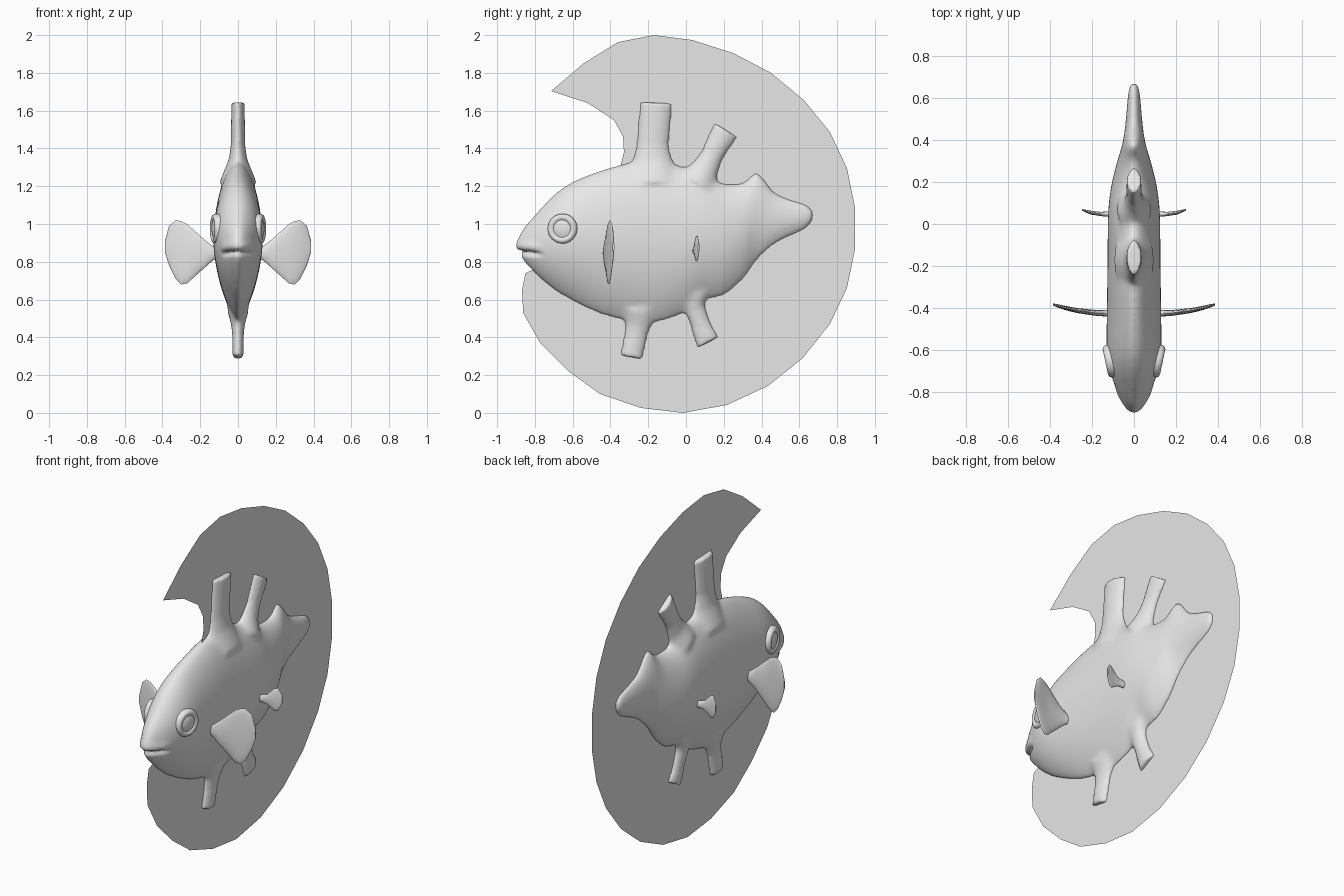
import bpy, bmesh, math
from mathutils import Vector

if "Cube" in bpy.data.objects:
    bpy.data.objects.remove(bpy.data.objects["Cube"])

grey = bpy.data.materials.new("plain grey")
grey.diffuse_color = (0.8, 0.8, 0.8, 1)
grey.use_nodes = True
grey.node_tree.nodes["Principled BSDF"].inputs["Base Color"].default_value = grey.diffuse_color


def finish(bm, name, smooth=True, angle=50):
    me = bpy.data.meshes.new(name)
    bm.to_mesh(me)
    bm.free()
    me.materials.append(grey)
    ob = bpy.data.objects.new(name, me)
    bpy.context.collection.objects.link(ob)
    if smooth:
        bpy.ops.object.select_all(action='DESELECT')
        ob.select_set(True)
        bpy.context.view_layer.objects.active = ob
        bpy.ops.object.shade_smooth_by_angle(angle=math.radians(angle))
    return ob


def mirror(ob):
    ob.modifiers.new("mirror", 'MIRROR').use_mirror_merge = False


def loft(bm, sections, axis, n=28, upper=2.0, lower=2.0):
    """Skin lens-shaped rings; each section is (edge a, edge b, half thickness, centre)."""
    rings = []
    for a, b, w, c in sections:
        a, b = Vector(a), Vector(b)
        mid = b.lerp(a, c)
        ring = []
        for i in range(n):
            t = 2 * math.pi * i / n
            s, k = math.sin(t), math.cos(t)
            p = mid + (a - mid) * k if k > 0 else mid + (mid - b) * k
            off = math.copysign(abs(s) ** (upper if k > 0 else lower), s) * w
            ring.append(bm.verts.new(p + axis * off))
        rings.append(ring)
    faces = [bm.faces.new((r[i], r[(i + 1) % n], q[(i + 1) % n], q[i]))
             for r, q in zip(rings, rings[1:]) for i in range(n)]
    faces += [bm.faces.new(rings[0]), bm.faces.new(rings[-1])]
    bmesh.ops.recalc_face_normals(bm, faces=faces)


def refine(rows, steps=5):
    """Catmull-Rom interpolation between stations."""
    out = []
    for i in range(len(rows) - 1):
        p0, p1, p2, p3 = (rows[max(0, min(len(rows) - 1, i + k))] for k in (-1, 0, 1, 2))
        for s in range(steps):
            t = s / steps
            out.append([0.5 * (2 * b + (c - a) * t + (2 * a - 5 * b + 4 * c - d) * t * t
                               + (3 * b - a - 3 * c + d) * t ** 3)
                        for a, b, c, d in zip(p0, p1, p2, p3)])
    return out + [list(rows[-1])]


X, Y = Vector((1, 0, 0)), Vector((0, 1, 0))

# Body stations: y, top z, bottom z, half width
body = [(-.895, .92, .86, .014), (-.86, .98, .80, .045), (-.79, 1.06, .725, .083),
        (-.70, 1.155, .65, .115), (-.60, 1.225, .59, .13), (-.45, 1.285, .52, .13),
        (-.30, 1.325, .485, .128), (-.15, 1.33, .48, .126), (0, 1.30, .53, .125),
        (.10, 1.26, .595, .12), (.20, 1.215, .62, .105), (.30, 1.22, .70, .08),
        (.365, 1.275, .79, .06), (.41, 1.245, .84, .05), (.47, 1.17, .89, .042),
        (.56, 1.13, .935, .034), (.64, 1.105, .975, .026), (.675, 1.07, 1.02, .014)]
bm = bmesh.new()
loft(bm, [((0, y, t), (0, y, b), w, .52) for y, t, b, w in refine(body)], X, 48, 1.2, 1.7)

# Upper and lower fins: front y, z, back y, z, half thickness, flared at the root
fins = [
    [(-.34, 1.22, 0, 1.22, .10), (-.285, 1.34, -.07, 1.34, .05),
     (-.262, 1.42, -.092, 1.42, .038), (-.243, 1.645, -.073, 1.638, .035)],
    [(-.03, 1.27, .16, 1.15, .09), (.045, 1.34, .165, 1.25, .047),
     (.085, 1.395, .19, 1.33, .038), (.15, 1.535, .27, 1.46, .034)],
    [(-.36, .55, -.13, .55, .06), (-.325, .48, -.18, .46, .038),
     (-.325, .42, -.202, .42, .031), (-.348, .305, -.232, .285, .029)],
    [(-.02, .60, .14, .66, .055), (.0, .52, .10, .575, .038),
     (.022, .46, .125, .50, .031), (.06, .345, .17, .40, .028)],
]
for fin in fins:
    loft(bm, [((0, a, b), (0, c, d), w, .5) for a, b, c, d, w in fin], X, 28, 1.3, 1.3)

# Fuse body and fins into one skin
rough = finish(bm, "fish_rough", False)
rem = rough.modifiers.new("fuse", 'REMESH')
rem.mode = 'VOXEL'
rem.voxel_size = 0.01
dg = bpy.context.evaluated_depsgraph_get()
fused = bpy.data.meshes.new_from_object(rough.evaluated_get(dg))
bm = bmesh.new()
bm.from_mesh(fused)
bpy.data.objects.remove(rough)
soft = [v for v in bm.verts if .44 < v.co.z < 1.41]
for _ in range(12):
    bmesh.ops.smooth_vert(bm, verts=soft, factor=.5, use_axis_x=True, use_axis_y=True, use_axis_z=True)
for _ in range(2):
    bmesh.ops.smooth_vert(bm, verts=bm.verts, factor=.5, use_axis_x=True, use_axis_y=True, use_axis_z=True)

# Mouth groove with a fuller lip above it
bm.normal_update()
moves = []
for v in bm.verts:
    fade = max(0, min(1, (-.75 - v.co.y) / .06))
    if fade:
        dz = v.co.z - (.85 - 1.5 * v.co.x ** 2)
        push = .008 * math.exp(-((dz - .035) / .025) ** 2) - .02 * math.exp(-(dz / .013) ** 2)
        moves.append((v, v.normal * push * fade))
for v, m in moves:
    v.co += m
finish(bm, "fish_body", angle=60)

# Paired side fins: x, y, top z, bottom z, half thickness
pairs = {
    "front_side_fin": [(.09, -.42, .86, .82, .016), (.13, -.425, .88, .81, .016),
                       (.175, -.425, .915, .77, .014), (.27, -.413, 1.0, .685, .012),
                       (.30, -.407, 1.015, .68, .011), (.33, -.40, 1.02, .71, .010),
                       (.365, -.39, .99, .78, .008), (.387, -.384, .91, .85, .005)],
    "rear_side_fin": [(.09, .05, .875, .835, .016), (.13, .047, .88, .835, .012),
                      (.16, .048, .89, .83, .010), (.205, .054, .935, .80, .009),
                      (.225, .06, .94, .805, .007), (.247, .068, .90, .85, .004)],
}
for name, rows in pairs.items():
    bm = bmesh.new()
    loft(bm, [((x, y, t), (x, y, b), w, .5) for x, y, t, b, w in rows], Y, 20, 1.1, 1.1)
    mirror(finish(bm, name))

# Eyes: turned profile with a raised rim and a domed centre
bm = bmesh.new()
profile = [(.08, -.03), (.079, 0), (.073, .011), (.062, .016), (.052, .012),
           (.046, .008), (.038, .011), (.022, .015), (.008, .016)]
lean = math.radians(-12)
N, T = Vector((math.cos(lean), math.sin(lean), 0)), Vector((-math.sin(lean), math.cos(lean), 0))
rings = []
for r, h in profile:
    rings.append([bm.verts.new(Vector((.121, -.655, .975)) + N * h + T * r * math.cos(a)
                               + Vector((0, 0, r * math.sin(a))))
                  for a in (2 * math.pi * i / 32 for i in range(32))])
for p, q in zip(rings, rings[1:]):
    for i in range(32):
        bm.faces.new((p[i], p[(i + 1) % 32], q[(i + 1) % 32], q[i]))
bm.faces.new(rings[-1])
bm.faces.new(rings[0][::-1])
mirror(finish(bm, "eye"))

# Flat crescent sheet standing behind the fish on the centre plane
outline = [(-.714, 1.704), (-.54, 1.852), (-.36, 1.963), (-.17, 2.0), (.032, 1.974),
           (.249, 1.905), (.45, 1.80), (.624, 1.656), (.762, 1.487), (.852, 1.296),
           (.895, 1.085), (.895, .868), (.852, .661), (.762, .471), (.619, .291),
           (.434, .143), (.217, .042), (-.016, 0), (-.238, .026), (-.455, .10),
           (-.624, .222), (-.772, .37), (-.862, .529), (-.868, .651), (-.85, .74),
           (-.60, .85), (-.40, 1.05), (-.32, 1.22), (-.307, 1.34), (-.323, 1.444),
           (-.381, 1.55), (-.519, 1.64)]
bm = bmesh.new()
bm.faces.new([bm.verts.new((0, y, z)) for y, z in reversed(outline)])
bmesh.ops.triangulate(bm, faces=bm.faces[:])
finish(bm, "crescent_sheet", False)
